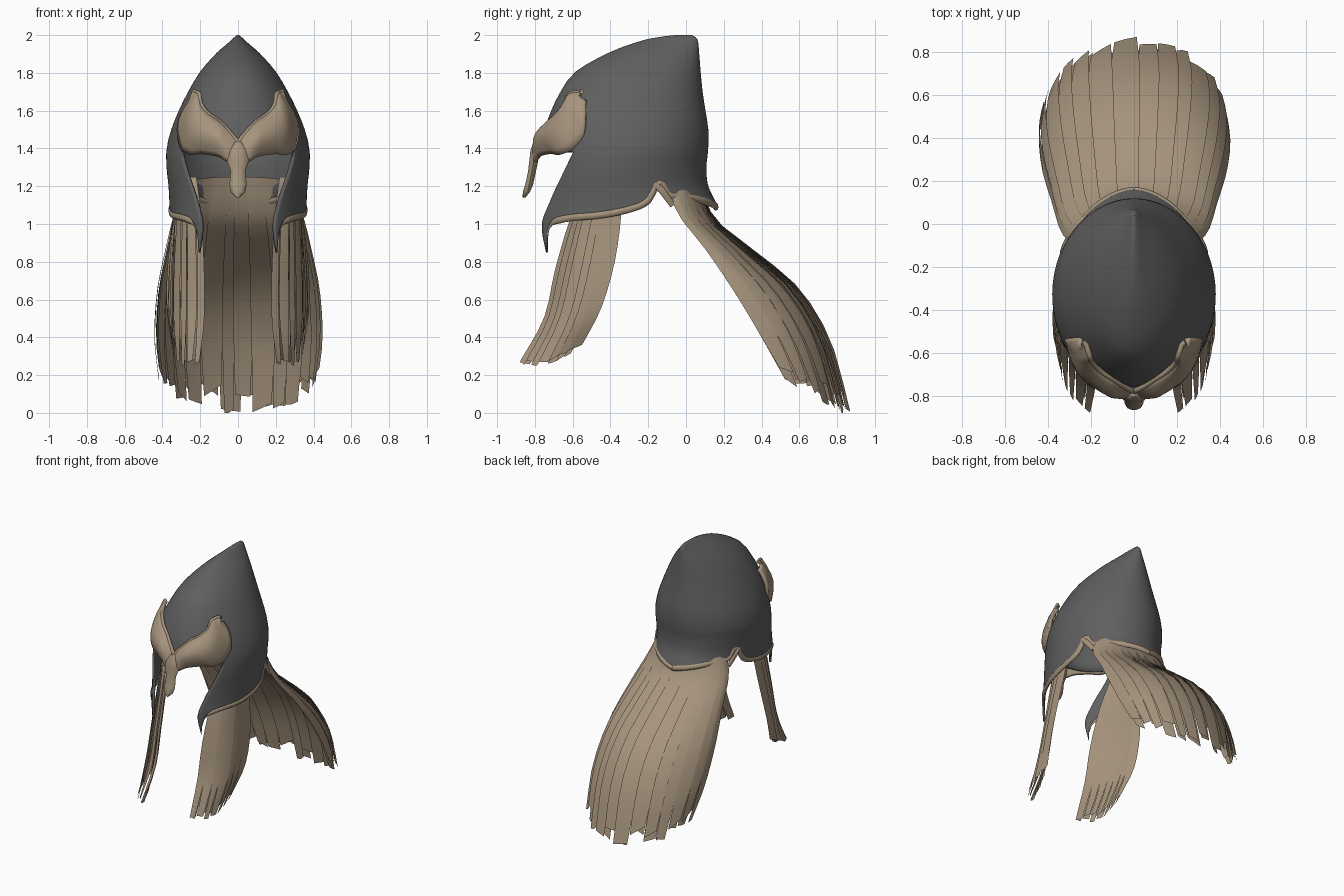
import bpy, bmesh, math, random
from mathutils import Vector

if "Cube" in bpy.data.objects:
    bpy.data.objects.remove(bpy.data.objects["Cube"])

random.seed(4)


def material(name, rgb):
    m = bpy.data.materials.new(name)
    m.diffuse_color = (*rgb, 1)
    m.use_nodes = True
    m.node_tree.nodes["Principled BSDF"].inputs["Base Color"].default_value = m.diffuse_color
    return m


STEEL = material("dark steel", (0.115, 0.115, 0.115))
TAN = material("tan", (0.38, 0.295, 0.205))


def lookup(table, k):
    """Smooth interpolation of rows (key, values...) with ascending keys."""
    n = len(table)
    k = min(max(k, table[0][0]), table[-1][0])
    i = max(j for j in range(n - 1) if table[j][0] <= k)
    a, b = table[i], table[i + 1]
    p, q = table[max(i - 1, 0)], table[min(i + 2, n - 1)]
    h = b[0] - a[0]
    t = (k - a[0]) / h
    out = []
    for c in range(1, len(a)):
        ma = (b[c] - p[c]) / (b[0] - p[0]) * h
        mb = (q[c] - a[c]) / (q[0] - a[0]) * h
        out.append((2*t**3 - 3*t*t + 1) * a[c] + (t**3 - 2*t*t + t) * ma
                   + (3*t*t - 2*t**3) * b[c] + (t**3 - t*t) * mb)
    return out


def path(points, t):
    """Point at t in 0..1 along a smooth path."""
    n = len(points) - 1
    return Vector(lookup([(i, *p) for i, p in enumerate(points)], t * n))


def finish(name, bm, mat, mirror=False, solid=0, offset=0, angle=50):
    bmesh.ops.remove_doubles(bm, verts=bm.verts, dist=0.0004)
    bmesh.ops.recalc_face_normals(bm, faces=bm.faces)
    me = bpy.data.meshes.new(name)
    bm.to_mesh(me)
    bm.free()
    me.materials.append(mat)
    ob = bpy.data.objects.new(name, me)
    bpy.context.collection.objects.link(ob)
    bpy.ops.object.select_all(action='DESELECT')
    ob.select_set(True)
    bpy.context.view_layer.objects.active = ob
    bpy.ops.object.shade_smooth_by_angle(angle=math.radians(angle))
    if mirror:
        ob.modifiers.new("mirror", 'MIRROR')
    if solid:
        s = ob.modifiers.new("thickness", 'SOLIDIFY')
        s.thickness, s.offset = solid, offset
    return ob


def grid(bm, rows, closed=False):
    """Skin rows of points; closed rows also get end caps."""
    vs = [[bm.verts.new(p) for p in r] for r in rows]
    m = len(rows[0])
    for a, b in zip(vs, vs[1:]):
        for j in range(m if closed else m - 1):
            k = (j + 1) % m
            bm.faces.new((a[j], a[k], b[k], b[j]))
    if closed:
        bm.faces.new(vs[0])
        bm.faces.new(vs[-1])
    return vs


# Helmet outline: height, half width, front y, back y
SECTION = [(0.85, .345, -.835, .20), (1.0, .355, -.835, .18), (1.1, .355, -.815, .155),
           (1.2, .36, -.795, .11), (1.3, .37, -.775, .10), (1.4, .37, -.755, .11),
           (1.5, .345, -.74, .11), (1.6, .305, -.705, .095), (1.7, .255, -.655, .08),
           (1.8, .195, -.58, .07), (1.9, .108, -.405, .062), (1.95, .05, -.275, .058),
           (1.98, .018, -.16, .05), (1.992, .003, -.06, .03)]
CHEEK = [(.85, 36), (1.0, 32), (1.12, 37), (1.25, 45), (1.38, 52)]
RIM = [(36, .85), (40, .95), (44, 1.0), (55, 1.03), (78, 1.05), (96, 1.085), (106, 1.13),
       (111, 1.205), (116, 1.215), (120, 1.155), (133, 1.145), (155, 1.12), (180, 1.09)]
BROW = 1.38


def skin(deg, z):
    w, f, b = lookup(SECTION, z)
    a = math.radians(deg)
    x = 0 if deg in (0, 180) else w * math.sin(a)
    return Vector((x, (f + b) / 2 - (b - f) / 2 * math.cos(a), z))


# Helmet: dome above the brow, then neck and cheek guards below it
N = 52
us = [i / N for i in range(N + 1)]
bm = bmesh.new()
degs = [52 * i / 12 for i in range(12)] + [52 + 128 * u for u in us]
heights = [1.992, 1.987, 1.975, 1.965, 1.95, 1.925, 1.9, 1.87, 1.84, 1.8, 1.75, 1.7,
           1.65, 1.6, 1.55, 1.5, 1.44, BROW]
top = grid(bm, [[skin(d, z) for d in degs] for z in heights])
bm.faces.new(top[0])


def guard(u, v):
    zb = lookup(RIM, 36 + 144 * u)[0]
    z = BROW + (zb - BROW) * v
    e = lookup(CHEEK, z)[0]
    return skin(180 if u == 1 else e + (180 - e) * u, z)


grid(bm, [[guard(u, i / 14) for u in us] for i in range(15)])
finish("helmet_shell", bm, STEEL, mirror=True, solid=0.016)


def tube(bm, pts, rx, rz, taper=0):
    """Oval tube along a path; taper is the number of thinning start points."""
    rows = []
    for i, p in enumerate(pts):
        t = (pts[min(i + 1, len(pts) - 1)] - pts[max(i - 1, 0)]).normalized()
        side = t.cross(Vector((0, 0, 1))).normalized()
        up = side.cross(t)
        k = min(1, (i + 1) / (taper + 1))
        rows.append([p + (side * rx * math.cos(a) + up * rz * math.sin(a)) * k
                     for a in [j * math.tau / 8 for j in range(8)]])
    grid(bm, rows, True)


# Rim trim with the hooked notch and its tongue
bm = bmesh.new()
tube(bm, [guard(u, 1) for u in us[1:]], 0.014, 0.02, 4)
tube(bm, [Vector(p) for p in ((.335, -.17, 1.21), (.335, -.13, 1.18),
                              (.325, -.10, 1.14), (.31, -.07, 1.10))], 0.01, 0.018)
finish("rim_trim", bm, TAN, mirror=True)

# Brow plate: matching lower and upper outlines as x, z, forward push
LOW = [(0, 1.33, .02), (.05, 1.33, .02), (.1, 1.36, .01), (.19, 1.375, 0),
       (.25, 1.37, 0), (.295, 1.40, 0), (.315, 1.5, 0), (.295, 1.58, .01), (.245, 1.65, .03)]
UP = [(0, 1.43, .015), (.05, 1.49, .005), (.10, 1.54, .0), (.15, 1.575, .01),
      (.18, 1.605, .025), (.198, 1.635, .045), (.202, 1.665, .065), (.208, 1.69, .08),
      (.24, 1.70, .07)]


def on_brow(t, v):
    x, z, push = path(LOW, t).lerp(path(UP, t), v)
    w, f, b = lookup(SECTION, z)
    r = min(abs(x) / w, 0.87)
    bulge = 0.012 + 0.05 * math.sin(math.pi * v) * min(1, t * 4, (1.15 - t) * 3)
    return Vector((x if t else 0, (f + b) / 2 - (b - f) / 2 * math.sqrt(1 - r * r)
                   - bulge - push, z))


bm = bmesh.new()
grid(bm, [[on_brow(i / 32, j / 8) for j in range(9)] for i in range(33)])
finish("brow_plate", bm, TAN, mirror=True, solid=0.022)
bm = bmesh.new()
tube(bm, [on_brow(i / 32, 1) for i in range(33)], 0.013, 0.014)
finish("brow_edge", bm, TAN, mirror=True)

# Nose guard: y, z, half width, depth
bm = bmesh.new()
rows = []
for y, z, w, d in ((-.79, 1.44, .012, .015), (-.80, 1.39, .05, .025), (-.805, 1.34, .06, .025),
                   (-.815, 1.28, .040, .022), (-.83, 1.21, .045, .022),
                   (-.845, 1.17, .038, .02), (-.857, 1.14, .008, .008)):
    rows.append([(w * math.cos(a), y + d * math.sin(a), z)
                 for a in [j * math.tau / 10 for j in range(10)]])
grid(bm, rows, True)
finish("nose_guard", bm, TAN, angle=60)


def strands(name, surface, count, mirror, tilt, ragged):
    """Two layers of ribbons over surface(s, t, lift, layer), s and t in 0..1."""
    bm = bmesh.new()
    for layer in range(2):
        cuts = [0] + [(i + random.uniform(-.25, .25)) / count for i in range(1, count)] + [1]
        for a, b in zip(cuts, cuts[1:]):
            mid, half = (a + b) / 2, (b - a) * 0.55
            length = 1 - random.uniform(0, ragged)
            skew = random.uniform(-ragged, ragged) * 0.3
            rows = []
            for r in range(13):
                t = r / 12
                thin = 1 if t < 0.75 else 1 - 0.8 * (t - 0.75)
                row = []
                for c in (-1, 0, 1):
                    s = min(max(mid + c * half * thin, 0), 1)
                    row.append(surface(s, t * (length + c * skew * t), tilt * c * 0.5, layer))
                rows.append(row)
            grid(bm, rows)
    finish(name, bm, TAN, mirror=mirror)


# Back mane: middle line and side line joined by a rounded sweep
MID = [(0, .06, 1.25), (0, .15, 1.03), (0, .34, .87), (0, .59, .66), (0, .76, .38), (0, .865, 0)]
SIDE = [(.27, -.10, 1.22), (.34, -.04, 1.05), (.385, .10, .87), (.43, .25, .65),
        (.445, .40, .40), (.42, .52, .18)]


def mane(s, t, lift, layer):
    a = (s * 2 - 1) * math.pi / 2
    m, e = path(MID, t), path(SIDE, t)
    c = math.cos(a)
    p = Vector((e.x * math.sin(a), e.y + (m.y - e.y) * c, e.z + (m.z - e.z) * c))
    p += Vector((math.sin(a) * .5, c, c * .5)) * (lift * min(1, t * 3) - layer * .03 * t)
    p.z = max(p.z, 0)
    return p


strands("back_mane", mane, 14, False, 0.012, 0.07)

# Side locks: rear line and front line, bowed outward with a flatter inner layer
REAR = [(.31, -.33, 1.25), (.34, -.345, 1.05), (.375, -.38, .80), (.38, -.45, .56), (.335, -.55, .36)]
FRONT = [(.22, -.52, 1.25), (.19, -.61, 1.03), (.175, -.69, .76), (.175, -.75, .50), (.20, -.885, .26)]


def lock(s, t, lift, layer):
    p = path(REAR, t).lerp(path(FRONT, t), s)
    bow = (0.065 - 0.06 * layer) * math.sin(math.pi * s) + lift * min(1, t * 3)
    p += Vector((.8, -.6, 0)) * bow
    p.z -= 0.05 * math.sin(math.pi * s) * t * t
    return p


strands("side_lock", lock, 7, True, 0.01, 0.03)
